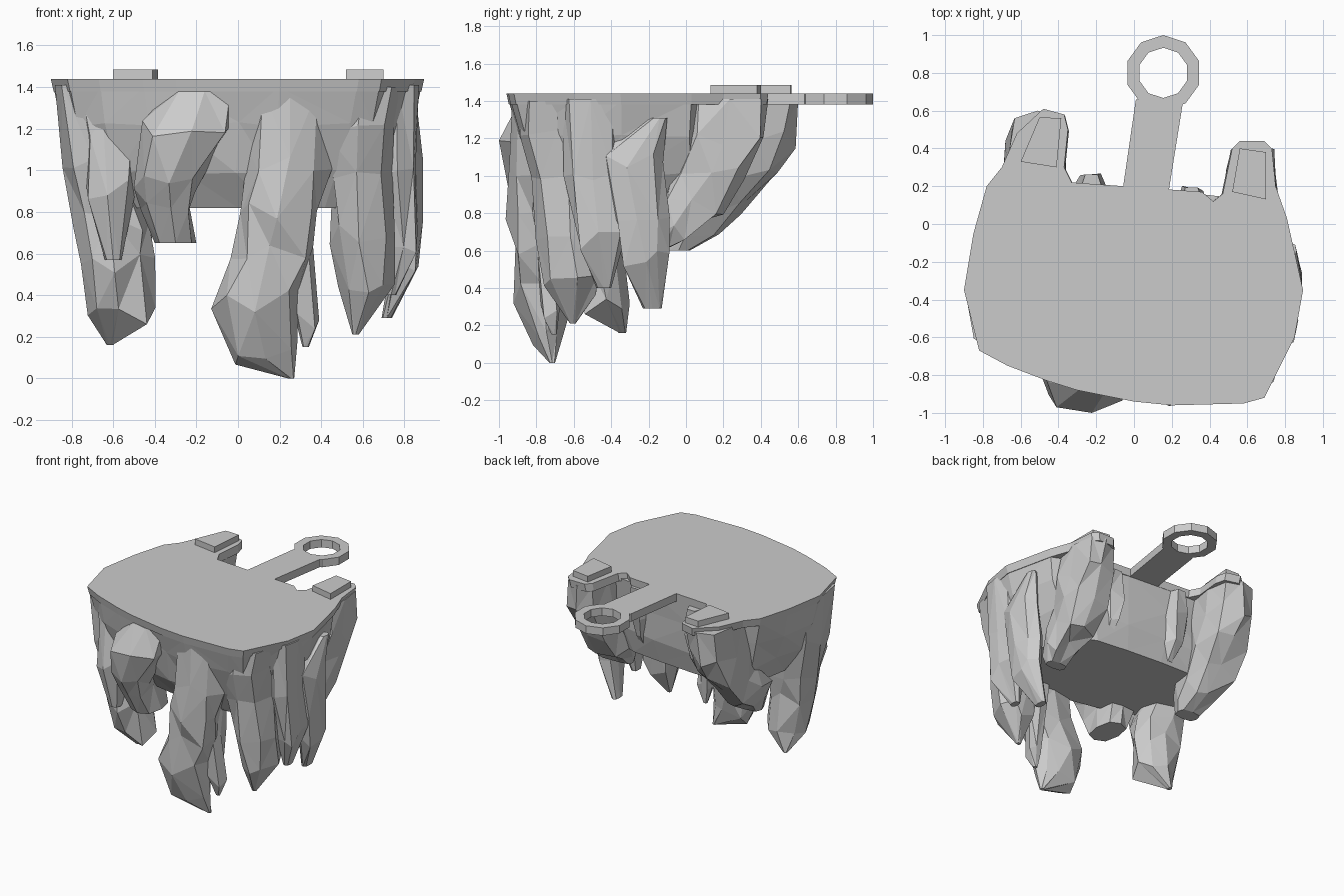
import bpy, bmesh, math, random

if "Cube" in bpy.data.objects:
    bpy.data.objects.remove(bpy.data.objects["Cube"])
random.seed(4)


def finish(name, bm):
    bmesh.ops.recalc_face_normals(bm, faces=bm.faces)
    me = bpy.data.meshes.new(name)
    bm.to_mesh(me)
    bm.free()
    ob = bpy.data.objects.new(name, me)
    bpy.context.collection.objects.link(ob)
    return ob


def loft(name, rings, triangulate=False):
    """Skin a stack of equal-length rings and cap both ends."""
    bm = bmesh.new()
    vs = [[bm.verts.new(p) for p in r] for r in rings]
    n = len(vs[0])
    for a, b in zip(vs, vs[1:]):
        for i in range(n):
            j = (i + 1) % n
            bm.faces.new((a[i], a[j], b[j], b[i]))
    if triangulate:
        bmesh.ops.triangulate(bm, faces=bm.faces[:])
    bm.faces.new(vs[0])
    bm.faces.new(vs[-1])
    return finish(name, bm)


def rock(name, levels, n=8, jit=0.022, boxy=0.75):
    """Jagged rock column; each level is (z, x0, x1, y0, y1)."""
    rings = []
    for k, (z, x0, x1, y0, y1) in enumerate(levels):
        inner = 0 < k < len(levels) - 1
        ring = []
        for i in range(n):
            t = 2 * math.pi * i / n
            c, s = math.cos(t), math.sin(t)
            c = math.copysign(abs(c) ** boxy, c)
            s = math.copysign(abs(s) ** boxy, s)
            j = [random.uniform(-jit, jit) if inner else 0 for _ in range(3)]
            ring.append((min(.89, (x0 + x1) / 2 + c * (x1 - x0) / 2 + j[0]),
                         max(-1, (y0 + y1) / 2 + s * (y1 - y0) / 2 + j[1]),
                         z + 2.5 * j[2]))
        rings.append(ring)
    return loft(name, rings, True)


def prism(name, pts, z0, z1, shrink=1.0):
    cx = sum(p[0] for p in pts) / len(pts)
    cy = sum(p[1] for p in pts) / len(pts)
    low = [(cx + (x - cx) * shrink, cy + (y - cy) * shrink, z0) for x, y in pts]
    return loft(name, [low, [(x, y, z1) for x, y in pts]])


# Flat top slab, including the two rear lobes
front = [(-.78, .2), (-.85, -.05), (-.9, -.35), (-.82, -.67), (-.67, -.75), (-.46, -.83),
         (-.3, -.88), (0, -.94), (.2, -.96), (.58, -.95), (.69, -.92), (.85, -.6),
         (.895, -.35), (.81, .03)]
back = [(.75, .2), (.73, .4), (.69, .44), (.56, .44), (.52, .4), (.47, .16), (.42, .12),
        (.36, .17), (-.33, .22), (-.37, .3), (-.35, .5), (-.37, .58), (-.48, .61),
        (-.62, .48), (-.7, .3)]
prism("top_slab", front + back, 1.38, 1.44, 0.985)

# Tapered core under the slab with a flat bottom
core = front + [(.55, .14), (.2, .18), (-.2, .21), (-.6, .22)]
layers = []
for z, s, j in ((1.4, .985, 0), (1.22, .94, .012), (1.0, .85, .02), (.82, .72, 0)):
    layers.append([(x * s + random.uniform(-j, j), -.1 + (y + .1) * s + random.uniform(-j, j),
                    z + random.uniform(-j, j)) for x, y in core])
loft("rock_core", layers, True)

# Hanging rocks round the front and sides
rock("left_front_spike", [(1.41, -.88, -.6, -.66, -.2), (1.05, -.84, -.55, -.66, -.24),
     (.75, -.8, -.42, -.63, -.32), (.56, -.76, -.41, -.62, -.32),
     (.29, -.73, -.41, -.56, -.32), (.16, -.63, -.6, -.36, -.32)])
rock("left_corner_rock", [(1.38, -.78, -.55, -.68, -.45), (1.2, -.76, -.5, -.71, -.45),
     (.9, -.74, -.48, -.73, -.45), (.57, -.64, -.56, -.68, -.58)])
rock("front_left_bulge", [(1.38, -.32, .0, -.9, -.65), (1.2, -.46, -.02, -.99, -.65),
     (.95, -.5, -.2, -.97, -.6), (.8, -.46, -.22, -.9, -.5), (.65, -.4, -.2, -.8, -.5)])
rock("centre_spike", [(1.38, .08, .42, -.93, -.65), (1.05, .04, .43, -.95, -.66),
     (.82, .0, .38, -.95, -.66), (.62, -.02, .35, -.93, -.64), (.37, -.11, .3, -.91, -.62),
     (.11, -.02, .28, -.82, -.66), (0, .24, .27, -.73, -.7)])
rock("centre_side_spike", [(.9, .22, .37, -.78, -.62), (.68, .24, .38, -.8, -.62),
     (.28, .28, .38, -.76, -.66), (.15, .31, .34, -.72, -.69)], 6)
rock("right_front_spike", [(1.4, .42, .78, -.88, -.5), (1.2, .4, .76, -.88, -.5),
     (.95, .44, .74, -.84, -.46), (.7, .45, .75, -.8, -.44), (.42, .5, .74, -.74, -.46),
     (.21, .55, .58, -.62, -.59)])
rock("right_corner_rock", [(1.41, .66, .87, -.66, -.36), (1.0, .66, .86, -.64, -.34),
     (.65, .7, .86, -.58, -.33), (.4, .71, .76, -.48, -.4)])
rock("right_side_spike", [(1.31, .8, .86, -.18, -.1), (1.1, .72, .87, -.48, -.11),
     (.78, .7, .87, -.42, -.09), (.55, .72, .86, -.35, -.11), (.29, .69, .74, -.23, -.13)])

# Curved rear claws sweeping forward under the core
rock("left_rear_claw", [(1.41, -.66, -.36, .18, .6), (1.2, -.68, -.36, .12, .57),
     (1.0, -.7, -.38, .0, .48), (.83, -.7, -.4, -.1, .33), (.7, -.67, -.42, -.14, .16),
     (.6, -.62, -.44, -.1, .02)], boxy=.6)
rock("right_rear_claw", [(1.41, .5, .75, .03, .44), (1.2, .5, .77, .0, .42),
     (1.0, .48, .77, -.06, .33), (.83, .46, .76, -.12, .18), (.7, .5, .74, -.17, .02),
     (.62, .54, .7, -.17, -.08)], boxy=.6)

# Small rocks hugging the rear wall
for name, x, y in (("rear_left_rubble", -.22, .2), ("rear_right_rubble", .31, .13)):
    rock(name, [(1.38, x - .06, x + .05, y - .08, y + .07), (1.2, x - .09, x + .08, y - .12, y + .07),
                (1.0, x - .08, x + .07, y - .15, y + .03), (.85, x - .03, x + .03, y - .14, y - .06)], 6)

# Rear handle: bar plus ten-sided ring
prism("handle_bar", [(-.06, .18), (.18, .15), (.26, .65), (.01, .66)], 1.38, 1.44)
cx, cy = .155, .8
rings = []
for r, z in ((.2, 1.38), (.2, 1.44), (.133, 1.44), (.133, 1.38)):
    rings.append([(cx + r * math.sin(i * math.tau / 10), cy + r * math.cos(i * math.tau / 10), z)
                  for i in range(10)])
bm = bmesh.new()
vs = [[bm.verts.new(p) for p in r] for r in rings]
for k in range(4):
    for i in range(10):
        j = (i + 1) % 10
        bm.faces.new((vs[k][i], vs[k][j], vs[(k + 1) % 4][j], vs[(k + 1) % 4][i]))
finish("handle_ring", bm)

# Raised pads on the rear lobes
prism("left_pad", [(-.6, .33), (-.41, .3), (-.385, .56), (-.5, .565)], 1.43, 1.485)
prism("right_pad", [(.52, .17), (.7, .13), (.7, .38), (.56, .4)], 1.43, 1.485)
